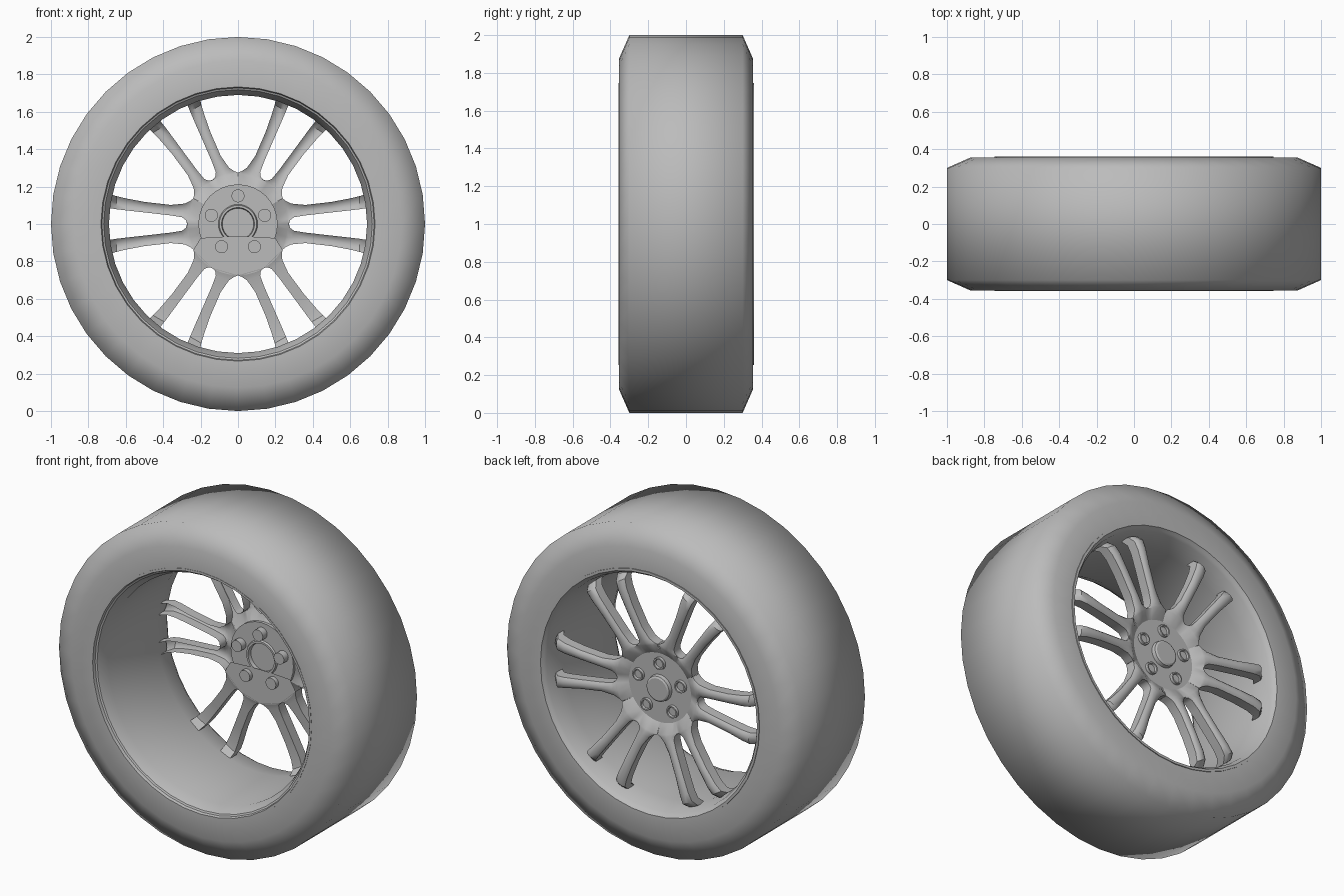
import bpy, bmesh, math
from math import sin, cos, radians, pi

cube = bpy.data.objects.get("Cube")
if cube:
    bpy.data.objects.remove(cube)

grey = bpy.data.materials.new("plain_grey")
grey.use_nodes = True
colour = (0.5, 0.5, 0.5, 1)
grey.diffuse_color = colour
grey.node_tree.nodes["Principled BSDF"].inputs["Base Color"].default_value = colour


def finish(name, bm, sharp=30, closed=True):
    bmesh.ops.remove_doubles(bm, verts=bm.verts, dist=0.0002)
    bmesh.ops.recalc_face_normals(bm, faces=bm.faces)
    # Open shells should face outwards along +y
    if not closed and sum(f.normal.y * f.calc_area() for f in bm.faces) < 0:
        bmesh.ops.reverse_faces(bm, faces=bm.faces)
    mesh = bpy.data.meshes.new(name)
    bm.to_mesh(mesh)
    bm.free()
    mesh.materials.append(grey)
    obj = bpy.data.objects.new(name, mesh)
    obj.location.z = 1
    bpy.context.collection.objects.link(obj)
    bpy.ops.object.select_all(action='DESELECT')
    obj.select_set(True)
    bpy.context.view_layer.objects.active = obj
    bpy.ops.object.shade_smooth_by_angle(angle=radians(sharp))
    return obj


def lathe(bm, profile, segments, centre=(0, 0), loop=True):
    """Turn a profile of (radius, y) points about the y axis."""
    rings = []
    for i in range(segments):
        a = 2 * pi * i / segments
        rings.append([bm.verts.new((centre[0] + r * sin(a), y, centre[1] + r * cos(a)))
                      for r, y in profile])
    n = len(profile)
    for i in range(segments):
        p, q = rings[i], rings[(i + 1) % segments]
        for k in range(n if loop else n - 1):
            bm.faces.new((p[k], q[k], q[(k + 1) % n], p[(k + 1) % n]))


# Tyre: flat tread, slanted shoulders, soft shading
half = [(0.742, 0.355), (0.875, 0.355), (1.0, 0.3)]
bm = bmesh.new()
lathe(bm, half + [(r, -y) for r, y in reversed(half)], 40)
finish("tyre", bm, sharp=80)

# Rim barrel with stepped lips
bm = bmesh.new()
lathe(bm, [(0.747, -0.357), (0.733, -0.357), (0.728, -0.34), (0.718, -0.335),
           (0.69, -0.27), (0.69, 0.2), (0.712, 0.33), (0.722, 0.345),
           (0.732, 0.36), (0.747, 0.36), (0.747, 0.345), (0.735, 0.34),
           (0.735, -0.34), (0.747, -0.345)], 40)
finish("rim_barrel", bm)

# Half of a spoke pair: inner edge, outer edge and crest height per station
hub_r, hub_y, depth = 0.21, 0.25, 0.075
inner = [(0.272, 0), (0.28, 0.022), (0.3, 0.036), (0.36, 0.046),
         (0.5, 0.062), (0.6, 0.073), (0.65, 0.079), (0.69, 0.085)]
outer = [(0.238, 0.137), (0.258, 0.122), (0.285, 0.109), (0.36, 0.102),
         (0.5, 0.118), (0.6, 0.137), (0.65, 0.149), (0.676, 0.157)]
crest = [0.29, 0.295, 0.3, 0.308, 0.322, 0.33, 0.324, 0.285]
across = [0, 0, 0.2, 0.5, 0.8, 1, 1]
drop = [depth, 0.014, 0.003, 0, 0.003, 0.014, depth]


def place(x, y, z, angle, side):
    z *= side
    return (x * cos(angle) - z * sin(angle), y, x * sin(angle) + z * cos(angle))


def half_pair(shell, back, angle, side, has_back):
    grid = [[shell.verts.new(place(hub_r * cos(u * pi / 6), hub_y,
                                   hub_r * sin(u * pi / 6), angle, side)) for u in across]]
    for (ix, iz), (ox, oz), y in zip(inner, outer, crest):
        grid.append([shell.verts.new(place(ix + (ox - ix) * u, y - d, iz + (oz - iz) * u,
                                           angle, side)) for u, d in zip(across, drop)])
    for s in range(len(grid) - 1):
        for c in range(len(across) - 1):
            if s == 0 and c in (0, len(across) - 2):
                continue
            shell.faces.new((grid[s][c], grid[s][c + 1], grid[s + 1][c + 1], grid[s + 1][c]))
    if has_back:
        edges = [[back.verts.new(row[c].co) for c in (0, -1)] for row in grid[1:]]
        for a, b in zip(edges, edges[1:]):
            back.faces.new((a[0], a[1], b[1], b[0]))


# Six spoke pairs; only the lower two have closed backs
shell, back = bmesh.new(), bmesh.new()
for i in range(6):
    for side in (1, -1):
        half_pair(shell, back, i * pi / 3, side, i in (4, 5))
finish("spokes", shell, 40, closed=False)

# Lower backing web behind the hub
web = [(-0.2, -0.075), (-0.08, -0.068), (0.08, -0.068), (0.2, -0.075)]
web += [(0.274 * cos(radians(a)), 0.274 * sin(radians(a))) for a in range(-30, -151, -10)]
back.faces.new([back.verts.new((x, 0.216, z)) for x, z in web])
finish("spoke_backs", back, 40, closed=False)

# Hub disc with a raised cap outside and a bore inside
bm = bmesh.new()
lathe(bm, [(0, 0.278), (0.066, 0.278), (0.076, 0.272), (0.08, 0.25),
           (0.212, 0.25), (0.212, 0.232), (0.105, 0.232), (0.1, 0.222),
           (0.088, 0.222), (0.084, 0.245), (0, 0.245)], 32, loop=False)
finish("hub", bm)

# Five wheel bolts
bm = bmesh.new()
for i in range(5):
    a = pi / 2 + i * 2 * pi / 5
    lathe(bm, [(0, 0.254), (0.025, 0.254), (0.028, 0.266), (0.036, 0.266),
               (0.038, 0.248), (0.035, 0.248), (0.035, 0.19), (0, 0.19)],
          16, (0.15 * cos(a), 0.15 * sin(a)), loop=False)
finish("wheel_bolts", bm)
